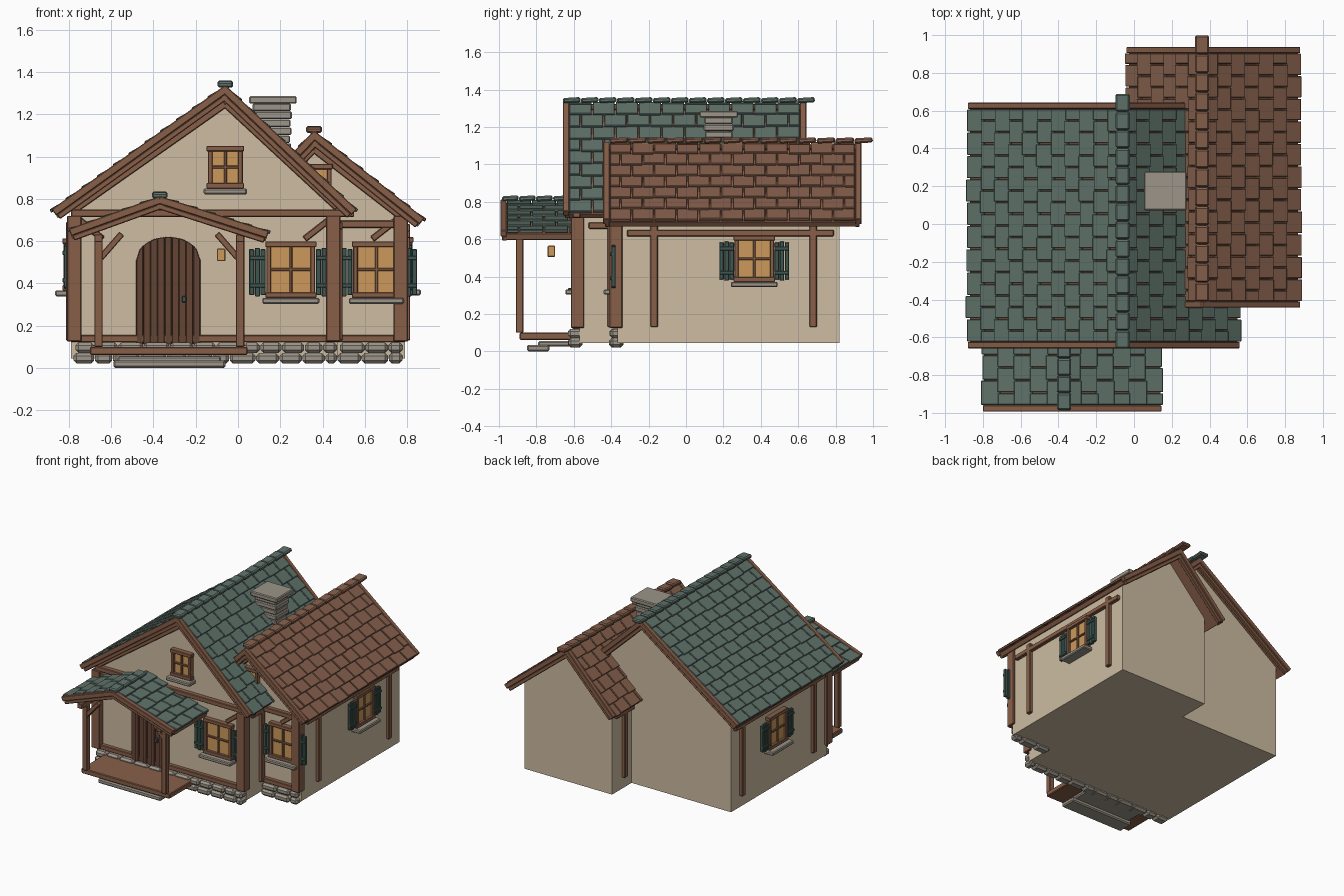
import bpy, bmesh, math, random
from mathutils import Matrix, Vector

random.seed(4)
cube = bpy.data.objects.get("Cube")
if cube:
    bpy.data.objects.remove(cube)

PALETTE = {
    "cream_plaster": (205, 188, 162), "brown_wood": (136, 95, 73), "green_tile": (95, 114, 106),
    "brown_tile": (134, 96, 76), "grey_stone": (156, 149, 137), "amber_glass": (204, 154, 91),
    "dark_green_paint": (63, 87, 81), "dark_door_wood": (100, 69, 53),
}


def linear(c):
    c /= 255
    return c / 12.92 if c < 0.04 else ((c + 0.055) / 1.055) ** 2.4


MATS = {}
for key, rgb in PALETTE.items():
    m = MATS[key] = bpy.data.materials.new(key)
    m.use_nodes = True
    col = [linear(c) for c in rgb] + [1]
    m.diffuse_color = col
    bsdf = m.node_tree.nodes["Principled BSDF"]
    bsdf.inputs["Base Color"].default_value = col
    bsdf.inputs["Roughness"].default_value = 0.9

parts = {}   # part name -> (bmesh, material, bevel width)


def part(name, mat, bevel=0.0):
    if name not in parts:
        parts[name] = (bmesh.new(), mat, bevel)
    return parts[name][0]


def block(bm, centre, size, frame=Matrix()):
    scale = Matrix.Diagonal((*size, 1))
    bmesh.ops.create_cube(bm, size=1, matrix=frame @ Matrix.Translation(centre) @ scale)


def span(bm, x, y, z, frame=Matrix()):
    ends = (x, y, z)
    block(bm, [(a + b) / 2 for a, b in ends], [b - a for a, b in ends], frame)


def beam(bm, p, q, y, width, depth):
    """Timber lying in a front-facing plane from p to q, both (x, z)."""
    dx, dz = q[0] - p[0], q[1] - p[1]
    frame = Matrix.Translation(((p[0] + q[0]) / 2, y, (p[1] + q[1]) / 2))
    frame @= Matrix.Rotation(-math.atan2(dz, dx), 4, 'Y')
    block(bm, (0, 0, 0), (math.hypot(dx, dz), depth, width), frame)


def prism(bm, outline, y0, y1):
    """Extrude an (x, z) outline along y."""
    face = bm.faces.new([bm.verts.new((x, y0, z)) for x, z in outline])
    new = bmesh.ops.extrude_face_region(bm, geom=[face])["geom"]
    bmesh.ops.translate(bm, vec=(0, y1 - y0, 0), verts=[v for v in new if isinstance(v, bmesh.types.BMVert)])


def roof(name, ridge, eaves, y0, y1, mat, cap_y):
    tiles = part(name + "_tiles", mat, 0.003)
    deck = part(name + "_deck", "brown_wood")
    trim = part(name + "_barge_boards", "brown_wood", 0.004)
    for side, eave in zip((-1, 1), eaves):
        d = Vector((eave[0] - ridge[0], 0, eave[1] - ridge[1]))
        length = d.length
        d.normalize()
        across = Vector((0, side, 0))
        frame = Matrix((d, across, d.cross(across))).transposed().to_4x4()
        frame.translation = (ridge[0], (y0 + y1) / 2, ridge[1])
        half = (y1 - y0) / 2
        block(deck, (length / 2, 0, -0.033), (length, 2 * half, 0.03), frame)
        # overlapping courses, every other one shifted by half a tile
        rows = round(length / 0.09)
        step = length / rows
        cols = max(3, round(2 * half / 0.118))
        wide = 2 * half / cols
        for r in range(rows):
            for c in range(cols + r % 2):
                a = -half + (c - 0.5 * (r % 2)) * wide
                lo, hi = max(a, -half) + 0.003, min(a + wide, half) - 0.003
                slide = random.uniform(-0.005, 0.005)
                tilt = frame @ Matrix.Translation(((r + 0.5) * step + slide, (lo + hi) / 2, -0.006))
                block(tiles, (0, 0, 0), (step * 1.12, hi - lo, 0.017), tilt @ Matrix.Rotation(-0.11, 4, 'Y'))
        # double barge boards on both gable ends
        for y, out in ((y0, -1), (y1, 1)):
            if name == "porch_roof" and out > 0:
                continue
            local = (y - (y0 + y1) / 2 + out * 0.016) * side
            block(trim, (length / 2, local, -0.015), (length, 0.034, 0.036), frame)
            block(trim, (length / 2 - 0.006, local - out * side * 0.006, -0.045), (length, 0.026, 0.026), frame)
    caps = part(name + "_ridge_caps", mat, 0.008)
    n = max(3, round((cap_y[1] - cap_y[0]) / 0.1))
    size = (cap_y[1] - cap_y[0]) / n
    for i in range(n):
        frame = Matrix.Translation((ridge[0], cap_y[0] + (i + 0.5) * size, ridge[1] + 0.008))
        block(caps, (0, 0, 0), (0.075, size * 0.97, 0.028), frame @ Matrix.Rotation(0.06, 4, 'X'))


def window(frame, w, h, shutters=True):
    """Window centred on the frame origin, facing local -y."""
    wood = part("window_frames", "brown_wood", 0.003)
    block(part("window_glass", "amber_glass"), (0, -0.01, 0), (w, 0.02, h), frame)
    for s in (-1, 1):
        block(wood, (s * (w / 2 - 0.011), -0.018, 0), (0.022, 0.036, h), frame)
        block(wood, (0, -0.02, s * (h / 2 - 0.012)), (w + 0.012, 0.04, 0.026), frame)
        if shutters:
            paint = part("shutters", "dark_green_paint", 0.003)
            x = s * (w / 2 + 0.043)
            for i in (-1, 0, 1):
                block(paint, (x + i * 0.027, -0.022, -0.012), (0.024, 0.022, h - 0.035 - 0.012 * abs(i)), frame)
            for z in (-0.075, 0.055):
                block(paint, (x, -0.033, z), (0.078, 0.014, 0.02), frame)
    block(wood, (0, -0.015, 0), (0.014, 0.03, h), frame)
    block(wood, (0, -0.015, 0), (w, 0.03, 0.014), frame)
    block(part("window_sills", "grey_stone", 0.006), (0, -0.035, -h / 2 - 0.015), (w + 0.04, 0.08, 0.028), frame)


def front(x, y, z):
    return Matrix.Translation((x, y, z))


def house(name, x, y, ridge, eaves, roof_y, mat, cap_y, plate_z, post_y, win_y, win_z):
    # plaster body follows the two roof pitches
    tops = [ridge[1] + (e[1] - ridge[1]) * (w - ridge[0]) / (e[0] - ridge[0]) - 0.05 for w, e in zip(x, eaves)]
    outline = [(x[0], 0.045), (x[1], 0.045), (x[1], tops[1]), (ridge[0], ridge[1] - 0.05), (x[0], tops[0])]
    prism(part(name + "_walls", "cream_plaster"), outline, *y)
    roof(name + "_roof", ridge, eaves, *roof_y, mat, cap_y)
    wood = part(name + "_timbers", "brown_wood", 0.004)
    f = y[0] - 0.01
    # front frame: corner posts, sill beam, tie beam, wall rafters
    for px in (x[0] + 0.015, x[1] - 0.02):
        span(wood, (px - 0.034, px + 0.034), (f - 0.035, f + 0.035), (0.125, 0.72))
    span(wood, x, (f - 0.02, f + 0.02), (0.122, 0.156))
    for w, t in zip(x, tops):
        beam(wood, (w, t - 0.025), (ridge[0], ridge[1] - 0.085), f, 0.034, 0.035)
    beam(wood, (x[1] - 0.04, 0.70), (x[1] - 0.155, 0.61), f, 0.03, 0.035)
    # side walls: plate, posts and a shuttered window
    for side, wx in zip((-1, 1), x):
        out = sorted((wx - side * 0.01, wx + side * 0.025))
        span(wood, out, (y[0] + 0.05, y[1] - 0.03), (plate_z, plate_z + 0.035))
        for py in post_y:
            span(wood, out, (py - 0.02, py + 0.02), (0.13, 0.68))
        frame = Matrix.Translation((wx, win_y, win_z)) @ Matrix.Rotation(side * math.pi / 2, 4, 'Z')
        window(frame, 0.21, 0.245)
    return wood


main = house("main_house", (-0.79, 0.47), (-0.57, 0.585), (-0.06, 1.335), ((-0.88, 0.748), (0.56, 0.748)),
             (-0.625, 0.61), "green_tile", (-0.66, 0.69), 0.655, (-0.40, 0.46), 0.06, 0.49)
wing = house("side_wing", (0.05, 0.79), (-0.365, 0.82), (0.36, 1.12), ((-0.04, 0.70), (0.88, 0.705)),
             (-0.41, 0.905), "brown_tile", (-0.41, 1.0), 0.615, (-0.17, 0.68), 0.365, 0.495)
span(main, (-0.79, 0.55), (-0.605, -0.565), (0.715, 0.75))
beam(main, (-0.75, 0.70), (-0.64, 0.61), -0.58, 0.03, 0.035)
span(wing, (0.3, 0.80), (-0.395, -0.355), (0.663, 0.698))

# front windows
window(front(0.25, -0.57, 0.465), 0.23, 0.265)
window(front(0.655, -0.365, 0.465), 0.22, 0.265)
window(front(-0.06, -0.57, 0.95), 0.165, 0.2, False)
window(front(0.36, -0.365, 0.865), 0.165, 0.2, False)

# porch
roof("porch_roof", (-0.37, 0.81), ((-0.80, 0.655), (0.145, 0.645)), -0.96, -0.56, "green_tile", (-0.985, -0.62))
porch = part("porch_timbers", "brown_wood", 0.004)
for px, lean in ((-0.66, 1), (0.01, -1)):
    span(porch, (px - 0.02, px + 0.02), (-0.91, -0.87), (0.1, 0.63))
    span(porch, (px - 0.02, px + 0.02), (-0.97, -0.56), (0.595, 0.632))
    beam(porch, (px + lean * 0.01, 0.52), (px + lean * 0.11, 0.635), -0.89, 0.03, 0.035)
span(part("porch_floor", "brown_wood", 0.005), (-0.70, 0.045), (-0.89, -0.56), (0.062, 0.10))
steps = part("porch_steps", "grey_stone", 0.008)
span(steps, (-0.59, -0.06), (-0.85, -0.73), (0.0, 0.035))
span(steps, (-0.57, -0.08), (-0.79, -0.56), (0.025, 0.055))
span(part("porch_lantern", "amber_glass", 0.004), (-0.10, -0.06), (-0.74, -0.70), (0.505, 0.565))

# arched plank door
door = part("door_planks", "dark_door_wood", 0.003)
planks, half = 9, 0.152


def arch(x):
    return 0.51 + 0.11 * math.sqrt(max(0, 1 - (x / half) ** 2))


for i in range(planks):
    a = -half + 2 * half * i / planks
    b = a + 2 * half / planks
    mid = (a + b) / 2
    pts = [(a, 0.11), (b, 0.11), (b, arch(b)), (mid, arch(mid)), (a, arch(a))]
    prism(door, [(px - 0.33, pz) for px, pz in pts], -0.60 - 0.008 * (i % 2), -0.56)
block(part("door_knob", "dark_green_paint", 0.004), (-0.255, -0.615, 0.325), (0.022, 0.03, 0.03))

# two courses of foundation stones under each front
stones = part("foundation_stones", "grey_stone", 0.014)
for x0, x1, y in ((-0.78, 0.47, -0.592), (0.47, 0.78, -0.372)):
    for row in range(2):
        x = x0 + 0.01 * row
        while x < x1 - 0.03:
            w = min(random.uniform(0.075, 0.13), x1 - x)
            block(stones, (x + w / 2, y, 0.046 + row * 0.05), (w - 0.003, random.uniform(0.065, 0.08), 0.049))
            x += w

# stacked chimney with a wide cap
chimney = part("chimney", "grey_stone", 0.006)
for i in range(9):
    grow = 0.012 * (i % 2) + 0.002 * i
    block(chimney, (0.16, 0.175, 0.93 + i * 0.038), (0.165 + grow, 0.135 + grow, 0.037))
block(chimney, (0.165, 0.175, 1.268), (0.225, 0.205, 0.036))

# turn the collected parts into objects
for name, (bm, mat, bevel) in parts.items():
    bmesh.ops.recalc_face_normals(bm, faces=bm.faces)
    mesh = bpy.data.meshes.new(name)
    bm.to_mesh(mesh)
    bm.free()
    mesh.materials.append(MATS[mat])
    obj = bpy.data.objects.new(name, mesh)
    bpy.context.scene.collection.objects.link(obj)
    if bevel:
        mod = obj.modifiers.new("soft_edges", 'BEVEL')
        mod.width, mod.segments = bevel, 1
